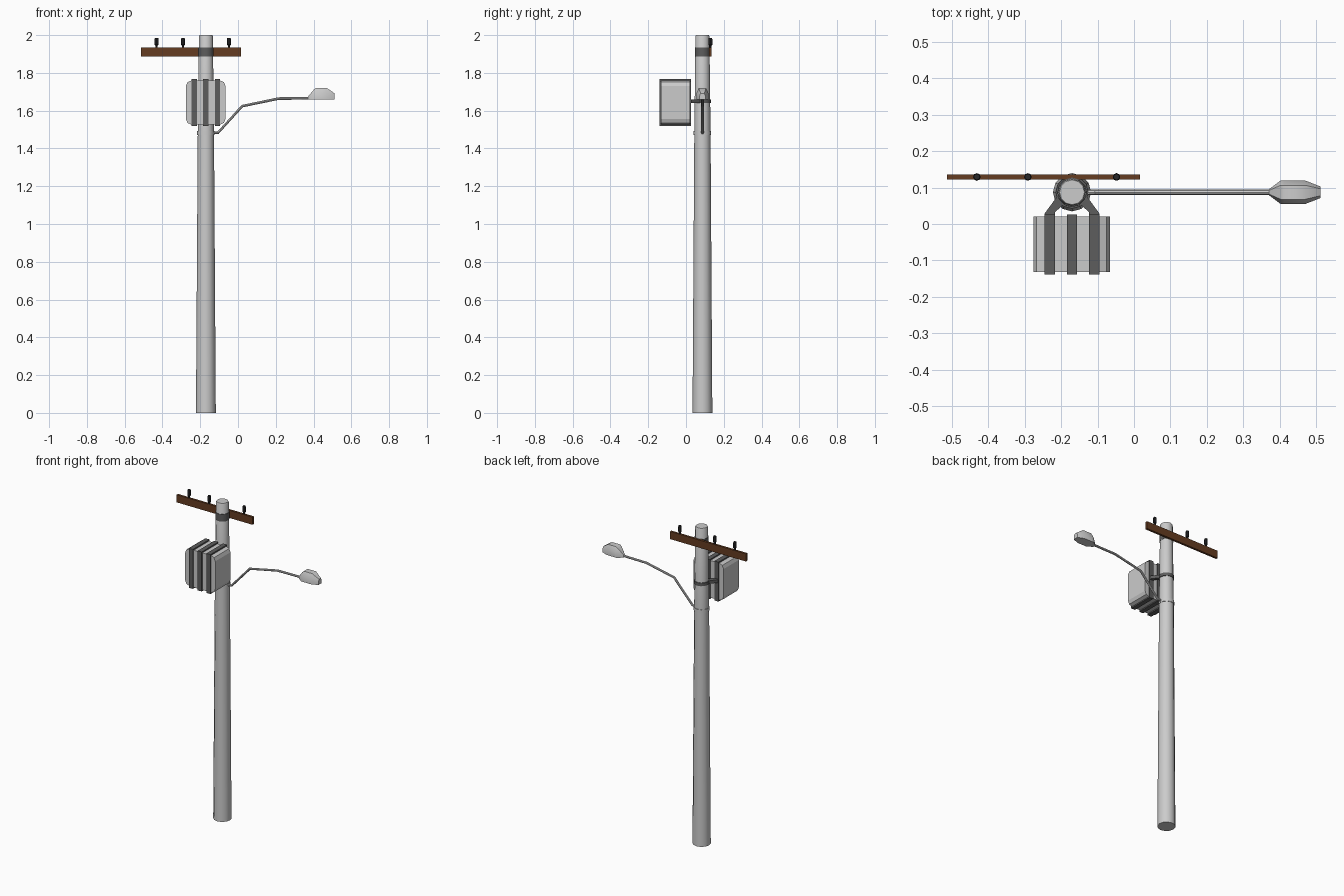
import bpy, bmesh, math
from mathutils import Vector

if "Cube" in bpy.data.objects:
    bpy.data.objects.remove(bpy.data.objects["Cube"])

PX, PY = -0.17, 0.087          # pole axis


def material(name, rgb):
    m = bpy.data.materials.new(name)
    m.diffuse_color = (*rgb, 1)
    m.use_nodes = True
    m.node_tree.nodes["Principled BSDF"].inputs["Base Color"].default_value = m.diffuse_color
    return m


DARK = material("dark_metal", (0.11, 0.11, 0.11))
WOOD = material("brown_wood", (0.13, 0.045, 0.015))
BLACK = material("black_ceramic", (0.02, 0.02, 0.022))


def finish(name, bm, mat=None, smooth=False):
    bmesh.ops.recalc_face_normals(bm, faces=bm.faces)
    me = bpy.data.meshes.new(name)
    bm.to_mesh(me)
    bm.free()
    ob = bpy.data.objects.new(name, me)
    bpy.context.collection.objects.link(ob)
    if mat:
        me.materials.append(mat)
    if smooth:
        bpy.context.view_layer.objects.active = ob
        ob.select_set(True)
        bpy.ops.object.shade_smooth_by_angle(angle=math.radians(40))
        ob.select_set(False)
    return ob


def skin(name, rings, mat=None, smooth=False):
    """Bridge equal-sized rings of points and cap both ends."""
    bm = bmesh.new()
    vs = [[bm.verts.new(p) for p in r] for r in rings]
    n = len(vs[0])
    for a, b in zip(vs, vs[1:]):
        for i in range(n):
            bm.faces.new((a[i], a[(i + 1) % n], b[(i + 1) % n], b[i]))
    bm.faces.new(vs[0])
    bm.faces.new(vs[-1])
    return finish(name, bm, mat, smooth)


def lathe(name, profile, x, y, sides, mat=None):
    rings = [[(x + r * math.cos(2 * math.pi * i / sides),
               y + r * math.sin(2 * math.pi * i / sides), z) for i in range(sides)]
             for r, z in profile]
    return skin(name, rings, mat, True)


def box(name, lo, hi, mat=None):
    corners = [(lo[0], lo[1]), (hi[0], lo[1]), (hi[0], hi[1]), (lo[0], hi[1])]
    return skin(name, [[(x, y, z) for x, y in corners] for z in (lo[2], hi[2])], mat)


# Tapered pole and its collars
lathe("pole", [(0.0525, 0), (0.043, 1.48), (0.037, 1.993), (0.034, 2.0)], PX, PY, 12)
lathe("lamp_collar", [(0.046, 1.47), (0.046, 1.492)], PX, PY, 12)
lathe("crossarm_band", [(0.0405, 1.888), (0.0405, 1.934)], PX, PY, 12, DARK)
lathe("transformer_clamp", [(0.045, 1.64), (0.045, 1.66)], PX, PY, 12, DARK)

# Wooden crossarm with insulators
box("crossarm", (-0.513, 0.122, 1.886), (0.016, 0.136, 1.934), WOOD)
for i, x in enumerate((-0.431, -0.291, -0.048)):
    lathe(f"insulator_{i + 1}", [(0.006, 1.93), (0.006, 1.945), (0.0105, 1.949),
                                 (0.0105, 1.979), (0.008, 1.986)], x, 0.129, 8, BLACK)

# Transformer box: rounded rectangle section extruded along y
section = []
for cx, cz, start in ((-0.096, 1.73, 0), (-0.246, 1.73, 90),
                      (-0.246, 1.556, 180), (-0.096, 1.556, 270)):
    for k in (0, 45, 90):
        a = math.radians(start + k)
        section.append((cx + 0.03 * math.cos(a), cz + 0.03 * math.sin(a)))
skin("transformer_box", [[(x, y, z) for x, z in section] for y in (-0.132, 0.02)])

# Dark ribs wrapping the transformer
for i, x in enumerate((-0.231, PX, -0.109)):
    box(f"transformer_rib_{i + 1}", (x - 0.014, -0.139, 1.519), (x + 0.014, 0.026, 1.768), DARK)

# Slanted bracket arms from the clamp to the outer ribs
arm = [(0.075, 0.02), (0.047, 0.02), (0.047, 0.032), (0.025, 0.052), (0.042, 0.074), (0.075, 0.029)]
for side, s in (("left", -1), ("right", 1)):
    skin(f"bracket_{side}", [[(PX + s * x, y, z) for x, y in arm] for z in (1.64, 1.66)], DARK)

# Bent lamp arm: tube with mitred rings
path = [Vector(p) for p in ((-0.14, PY, 1.482), (-0.105, PY, 1.484), (0.022, PY, 1.624),
                            (0.215, PY, 1.664), (0.39, PY, 1.666))]
rings = []
for i, p in enumerate(path):
    d0 = (p - path[max(i - 1, 0)]).normalized()
    d1 = (path[min(i + 1, len(path) - 1)] - p).normalized()
    t = (d0 + d1).normalized()
    up = Vector((-t.z, 0, t.x))
    rings.append([p + 0.007 * (up * math.sin(k * math.pi / 4)
                               + Vector((0, 1, 0)) * math.cos(k * math.pi / 4)) for k in range(8)])
skin("lamp_arm", rings, None, True)

# Lamp head: faceted loft, (x, half width, bottom, top)
rings = []
for x, w, b, t in ((0.37, 0.008, 1.658, 1.674), (0.402, 0.032, 1.658, 1.712), (0.412, 0.032, 1.658, 1.72),
                   (0.47, 0.032, 1.658, 1.72), (0.511, 0.016, 1.658, 1.692)):
    m = b + (t - b) * 0.55
    rings.append([(x, PY + y, z) for y, z in
                  ((-w, b), (w, b), (w, m), (w * 0.6, t), (-w * 0.6, t), (-w, m))])
skin("lamp_head", rings, None, True)
